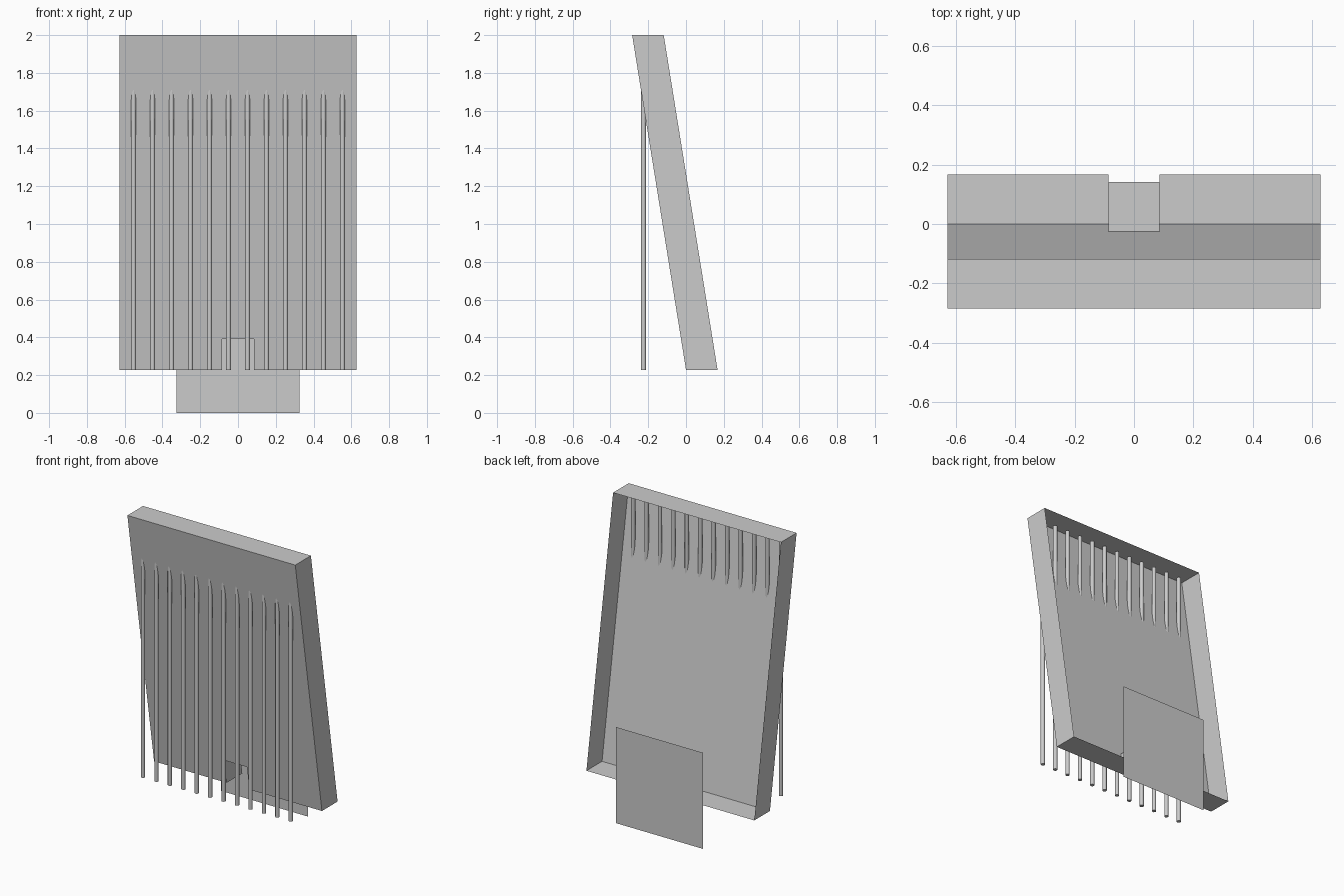
import bpy, bmesh

if "Cube" in bpy.data.objects:
    bpy.data.objects.remove(bpy.data.objects["Cube"])

BASE, TOP = 0.228, 2.0        # tray bottom and top heights
FRONT_TOP_Y = -0.285          # how far the tray leans forward at the top
DEPTH = 0.167


def add_object(name, bm):
    mesh = bpy.data.meshes.new(name)
    bm.to_mesh(mesh)
    bm.free()
    ob = bpy.data.objects.new(name, mesh)
    bpy.context.collection.objects.link(ob)
    return ob


def lean(z):
    return FRONT_TOP_Y * (z - BASE) / (TOP - BASE)


# Leaning tray: notched front panel with thin rim walls, open at the back
half = [(0.085, 0.39), (0.085, BASE), (0.628, BASE), (0.628, TOP)]
outline = half + [(-x, z) for x, z in reversed(half)]
bm = bmesh.new()
front = [bm.verts.new((x, lean(z), z)) for x, z in outline]
back = [bm.verts.new((x, lean(z) + DEPTH, z)) for x, z in outline]
bm.faces.new(front)
for i in range(len(front)):
    j = (i + 1) % len(front)
    bm.faces.new((front[j], front[i], back[i], back[j]))
add_object("leaning_tray", bm)

# Square upright plate behind the tray
bm = bmesh.new()
bm.faces.new([bm.verts.new((x, 0.285, z)) for x, z in
              ((0.325, 0), (-0.325, 0), (-0.325, 0.65), (0.325, 0.65))])
add_object("back_plate", bm)

# Row of upright rods passing through the front panel
ROD_TOP = 1.98
for i in range(12):
    bpy.ops.mesh.primitive_cylinder_add(
        vertices=12, radius=0.0135, depth=ROD_TOP - BASE,
        location=(-0.553 + i * 1.106 / 11, -0.225, (ROD_TOP + BASE) / 2))
    rod = bpy.context.object
    rod.name = f"rod_{i + 1}"
    bpy.ops.object.shade_smooth_by_angle()
